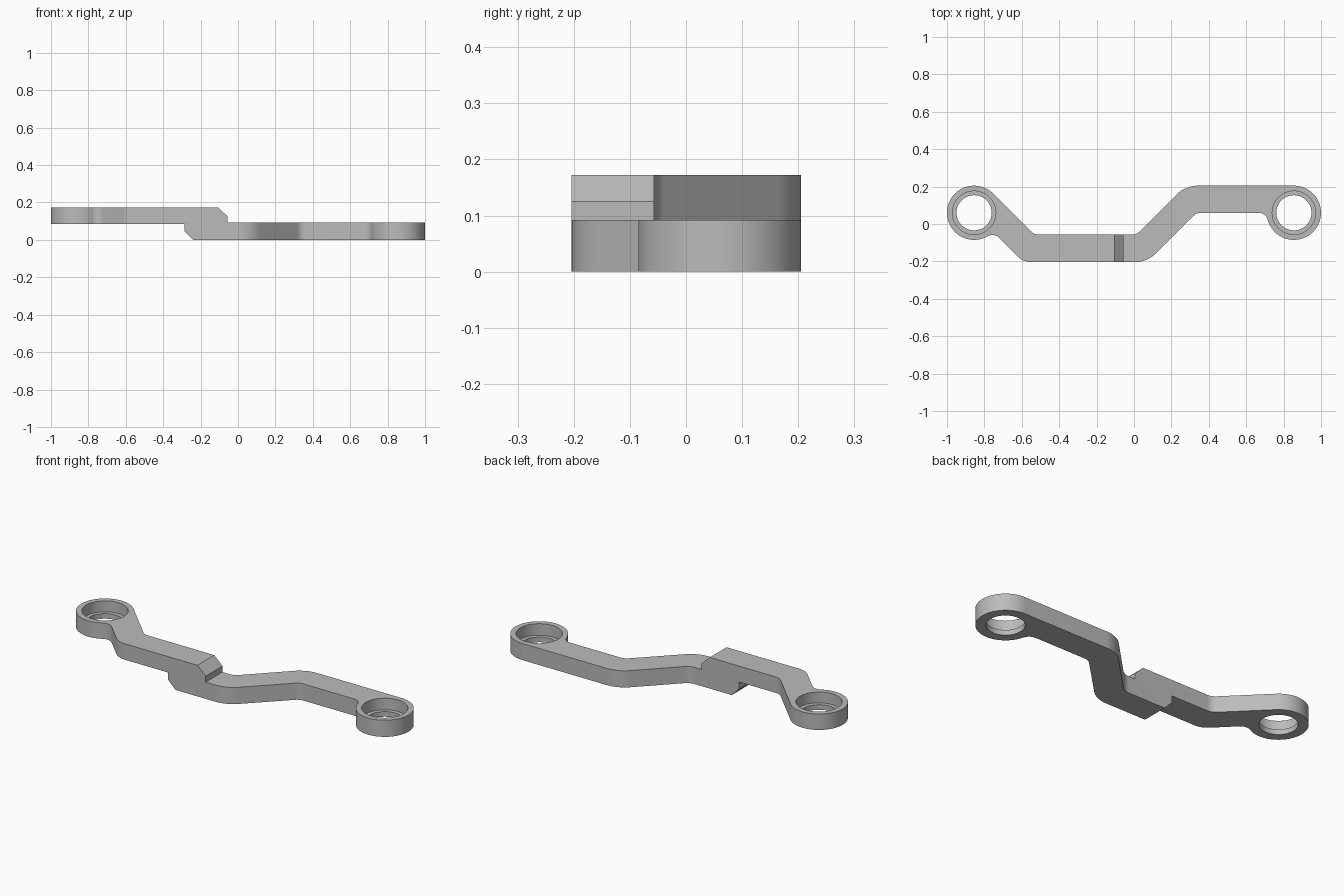
import bpy, bmesh
from math import pi, atan2, sqrt, cos, sin, tan, radians
from mathutils import Vector

if "Cube" in bpy.data.objects:
    bpy.data.objects.remove(bpy.data.objects["Cube"], do_unlink=True)

grey = bpy.data.materials.new("plain grey")
grey.use_nodes = True
colour = (0.5, 0.5, 0.5, 1)
grey.diffuse_color = colour
grey.node_tree.nodes["Principled BSDF"].inputs["Base Color"].default_value = colour

R, FILLET, EYE_X, EYE_Y = 0.145, 0.05, 0.855, 0.06
LOW, INNER, HIGH = -0.204, -0.057, 0.205
UPPER_TOP, UPPER_BASE, LOWER_TOP = 0.172, 0.084, 0.092


def arc(cx, cy, r, a0, a1, n):
    return [Vector((cx + r * cos(a0 + (a1 - a0) * i / n), cy + r * sin(a0 + (a1 - a0) * i / n)))
            for i in range(n + 1)]


def eye_outline(centre, along, across):
    """Round eye in the bar's own directions, ending in a fillet on the bar edge."""
    d = sqrt(R * R + 2 * R * FILLET)
    t = atan2(FILLET, d)
    pts = arc(0, 0, R, pi / 2, 2 * pi - t, 56) + arc(d, -FILLET, FILLET, pi - t, pi / 2, 10)[1:]
    return [Vector(centre) + Vector(along) * p.x + Vector(across) * p.y for p in pts]


def rounded_bend(before, corner, after, r, n=12):
    """Replace a corner with an arc."""
    c = Vector(corner)
    a, b = (Vector(before) - c).normalized(), (Vector(after) - c).normalized()
    half = a.angle(b) / 2
    centre = c + (a + b).normalized() * (r / sin(half))
    v0 = c + a * (r / tan(half)) - centre
    v1 = c + b * (r / tan(half)) - centre
    return [centre + v0.lerp(v1, i / n).normalized() * r for i in range(n + 1)]


def bent_edge(start, corners, end):
    stops = [start] + [c for c, r in corners] + [end]
    pts = []
    for i, (corner, r) in enumerate(corners):
        pts += rounded_bend(stops[i], corner, stops[i + 2], r)
    return pts


def prism(name, pts, offset):
    """Closed solid: two caps and a wall around a loop of 3D points."""
    bm = bmesh.new()
    first = [bm.verts.new(p) for p in pts]
    second = [bm.verts.new(Vector(p) + Vector(offset)) for p in pts]
    bm.faces.new(first[::-1])
    bm.faces.new(second)
    for i in range(len(pts)):
        j = (i + 1) % len(pts)
        bm.faces.new((first[i], first[j], second[j], second[i]))
    bmesh.ops.recalc_face_normals(bm, faces=bm.faces[:])
    mesh = bpy.data.meshes.new(name)
    bm.to_mesh(mesh)
    bm.free()
    mesh.materials.append(grey)
    obj = bpy.data.objects.new(name, mesh)
    bpy.context.scene.collection.objects.link(obj)
    return obj


def cut(target, tool, operation):
    tool.hide_render = True
    mod = target.modifiers.new("cut", "BOOLEAN")
    mod.object, mod.operation, mod.solver = tool, operation, "EXACT"
    bpy.context.view_layer.update()
    bpy.context.view_layer.objects.active = target
    bpy.ops.object.modifier_apply(modifier=mod.name)
    bpy.data.objects.remove(tool, do_unlink=True)


# Plan outline: two eyes joined by a cranked bar
s = sqrt(0.5)
left_x = EYE_Y - EYE_X
right_end_eye = eye_outline((EYE_X, EYE_Y), (-1, 0), (0, 1))[::-1]
left_end_eye = eye_outline((-EYE_X, EYE_Y), (s, -s), (s, s))
front_edge = bent_edge(left_end_eye[-1], [((left_x - LOW, LOW), 0.1), ((0.07, LOW), 0.16),
                                          ((0.335, EYE_Y), 0.06)], right_end_eye[0])
back_edge = bent_edge(right_end_eye[-1], [((0.275, HIGH), 0.16), ((0.015, INNER), 0.07),
                                          ((left_x + R * sqrt(2) - INNER, INNER), 0.06)],
                      left_end_eye[0])
outline = left_end_eye + front_edge + right_end_eye + back_edge
link = prism("cranked_link", [(p.x, p.y, -0.1) for p in outline], (0, 0, 0.4))

# Side profile: raised arm, chamfered step, lower arm
profile = [(-1.2, UPPER_TOP), (-0.105, UPPER_TOP), (-0.055, 0.125), (-0.055, LOWER_TOP),
           (1.2, LOWER_TOP), (1.2, 0), (-0.24, 0), (-0.285, 0.045),
           (-0.285, UPPER_BASE), (-1.2, UPPER_BASE)]
cut(link, prism("step_profile", [(x, -0.5, z) for x, z in profile], (0, 1, 0)), "INTERSECT")

# Through holes with wide recesses from above
for x, base in ((-EYE_X, UPPER_BASE), (EYE_X, 0)):
    for radius, bottom in ((0.094, base - 0.05), (0.116, base + 0.028)):
        circle = arc(x, EYE_Y, radius, 0, 2 * pi, 64)[:-1]
        cut(link, prism("hole_cutter", [(p.x, p.y, bottom) for p in circle], (0, 0, 0.3)), "DIFFERENCE")

bpy.ops.object.select_all(action="DESELECT")
link.select_set(True)
bpy.context.view_layer.objects.active = link
bpy.ops.object.shade_smooth_by_angle(angle=radians(30))
